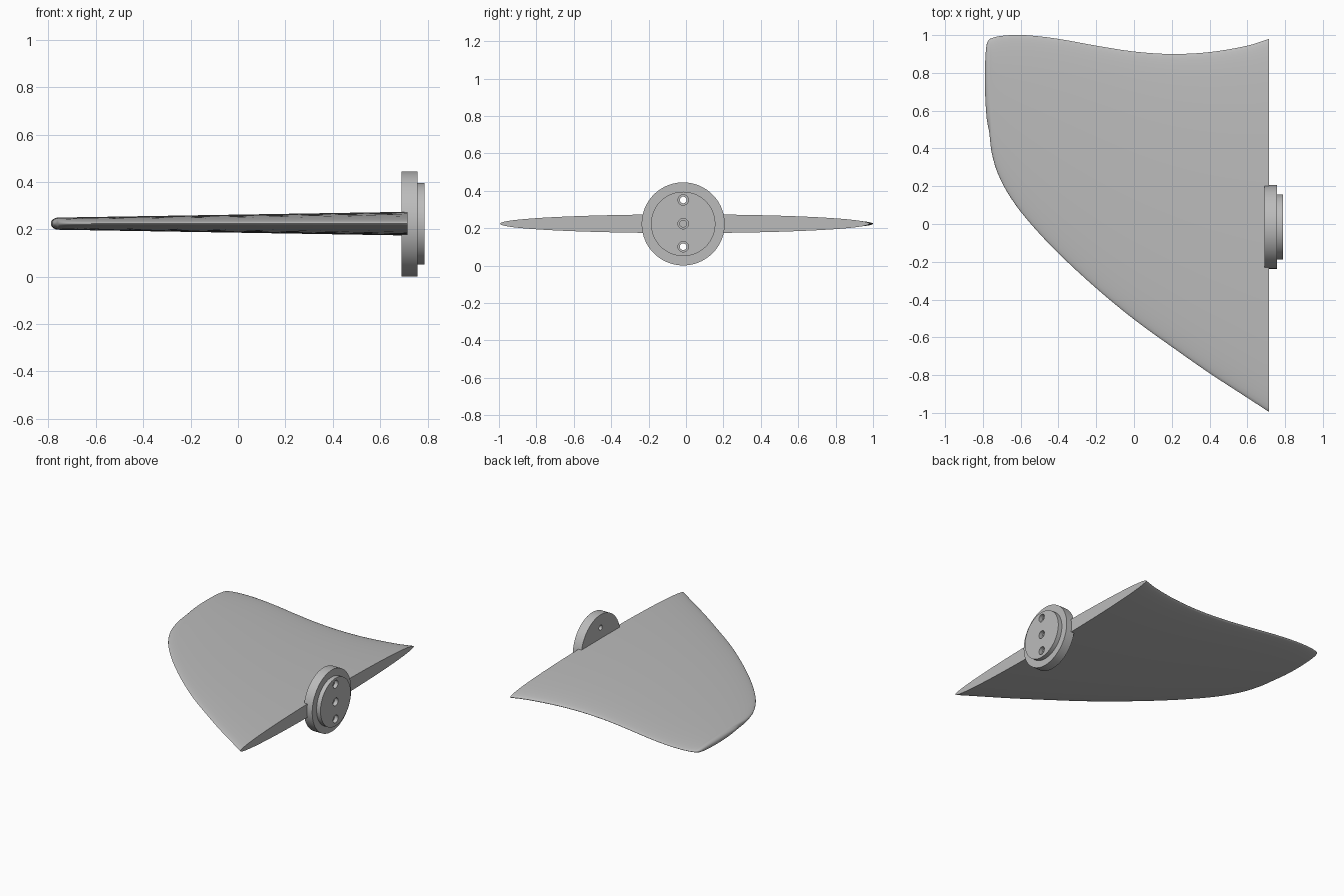
import bpy, bmesh, math
from mathutils import Matrix

cube = bpy.data.objects.get("Cube")
if cube:
    bpy.data.objects.remove(cube)

grey = bpy.data.materials.new("plain grey")
grey.use_nodes = True
grey.diffuse_color = (0.5, 0.5, 0.5, 1)
grey.node_tree.nodes["Principled BSDF"].inputs["Base Color"].default_value = grey.diffuse_color

MID = 0.224          # height of the fin's mid plane and hub axis
HUB_Y = -0.015


def add_object(name, bm):
    bmesh.ops.recalc_face_normals(bm, faces=bm.faces)
    mesh = bpy.data.meshes.new(name)
    bm.to_mesh(mesh)
    bm.free()
    mesh.materials.append(grey)
    ob = bpy.data.objects.new(name, mesh)
    bpy.context.collection.objects.link(ob)
    return ob


def smooth(ob, degrees):
    bpy.ops.object.select_all(action='DESELECT')
    ob.select_set(True)
    bpy.context.view_layer.objects.active = ob
    bpy.ops.object.shade_smooth_by_angle(angle=math.radians(degrees))


def lathe(bm, profile, y, z, sides):
    """Closed solid turned about an axis along x; profile holds (x, radius)."""
    rings = []
    for x, r in profile:
        rings.append([bm.verts.new((x, y + r * math.cos(a), z + r * math.sin(a)))
                      for a in (math.tau * i / sides for i in range(sides))])
    for a, b in zip(rings, rings[1:]):
        for i in range(sides):
            j = (i + 1) % sides
            bm.faces.new((a[i], a[j], b[j], b[i]))
    bm.faces.new(rings[0])
    bm.faces.new(rings[-1])


def curve_at(keys, k, t, col):
    """Hermite interpolation of one column between stations k and k + 1."""
    def slope(i):
        a, b = keys[max(i - 1, 0)], keys[min(i + 1, len(keys) - 1)]
        return (b[col] - a[col]) / (b[0] - a[0])
    p, q = keys[k], keys[k + 1]
    h = q[0] - p[0]
    return ((2*t**3 - 3*t*t + 1) * p[col] + (t**3 - 2*t*t + t) * h * slope(k)
            + (3*t*t - 2*t**3) * q[col] + (t**3 - t*t) * h * slope(k + 1))


# Fin: elliptical sections lofted from root to tip (x, leading y, trailing y)
stations = [(0.715, -0.995, 0.98), (0.6, -0.92, 0.944), (0.4, -0.79, 0.91),
            (0.2, -0.65, 0.90), (0, -0.505, 0.913), (-0.2, -0.34, 0.944),
            (-0.4, -0.155, 0.98), (-0.55, 0.005, 0.998), (-0.65, 0.135, 1.0),
            (-0.72, 0.265, 0.993), (-0.755, 0.385, 0.983), (-0.767, 0.49, 0.977),
            (-0.779, 0.55, 0.955), (-0.786, 0.64, 0.90), (-0.79, 0.74, 0.80)]
samples = []
for k in range(len(stations) - 1):
    steps = 4 if k < 11 else 2
    for s in range(steps):
        t = s / steps
        x = stations[k][0] + t * (stations[k + 1][0] - stations[k][0])
        samples.append((x, curve_at(stations, k, t, 1), curve_at(stations, k, t, 2)))
samples.append(stations[-1])

SIDES = 64
bm = bmesh.new()
rings = []
for x, lead, trail in samples:
    half = 0.0255 + 0.0245 * (x + 0.77) / 1.485
    if x < -0.76:                                   # rounded tip
        half *= math.sqrt(max(0.01, 1 - ((-0.76 - x) / 0.0301) ** 2))
    centre, reach = (lead + trail) / 2, (trail - lead) / 2
    rings.append([bm.verts.new((x, centre + reach * math.cos(a), MID + half * math.sin(a)))
                  for a in (math.tau * i / SIDES for i in range(SIDES))])
for a, b in zip(rings, rings[1:]):
    for i in range(SIDES):
        j = (i + 1) % SIDES
        bm.faces.new((a[i], a[j], b[j], b[i]))
bm.faces.new(rings[0])
bm.faces.new(rings[-1])
fin = add_object("fin", bm)
smooth(fin, 50)

# Mounting hub: wide flange with a smaller raised disc
bm = bmesh.new()
lathe(bm, [(0.69, 0.222), (0.757, 0.222), (0.757, 0.172), (0.788, 0.172)],
      HUB_Y, MID - 0.001, 96)
hub = add_object("mounting_hub", bm)

# Counterbored screw holes in a vertical row
for offset in (-0.123, 0, 0.127):
    bm = bmesh.new()
    lathe(bm, [(0.6, 0.018), (0.76, 0.018), (0.76, 0.028), (0.85, 0.028)],
          HUB_Y, MID + offset, 24)
    cutter = add_object("hole_cutter", bm)
    cutter.hide_render = True
    cut = hub.modifiers.new("hole", 'BOOLEAN')
    cut.object = cutter
    cut.solver = 'EXACT'
    bpy.context.view_layer.objects.active = hub
    bpy.ops.object.modifier_apply(modifier=cut.name)
    bpy.data.objects.remove(cutter)
smooth(hub, 30)
